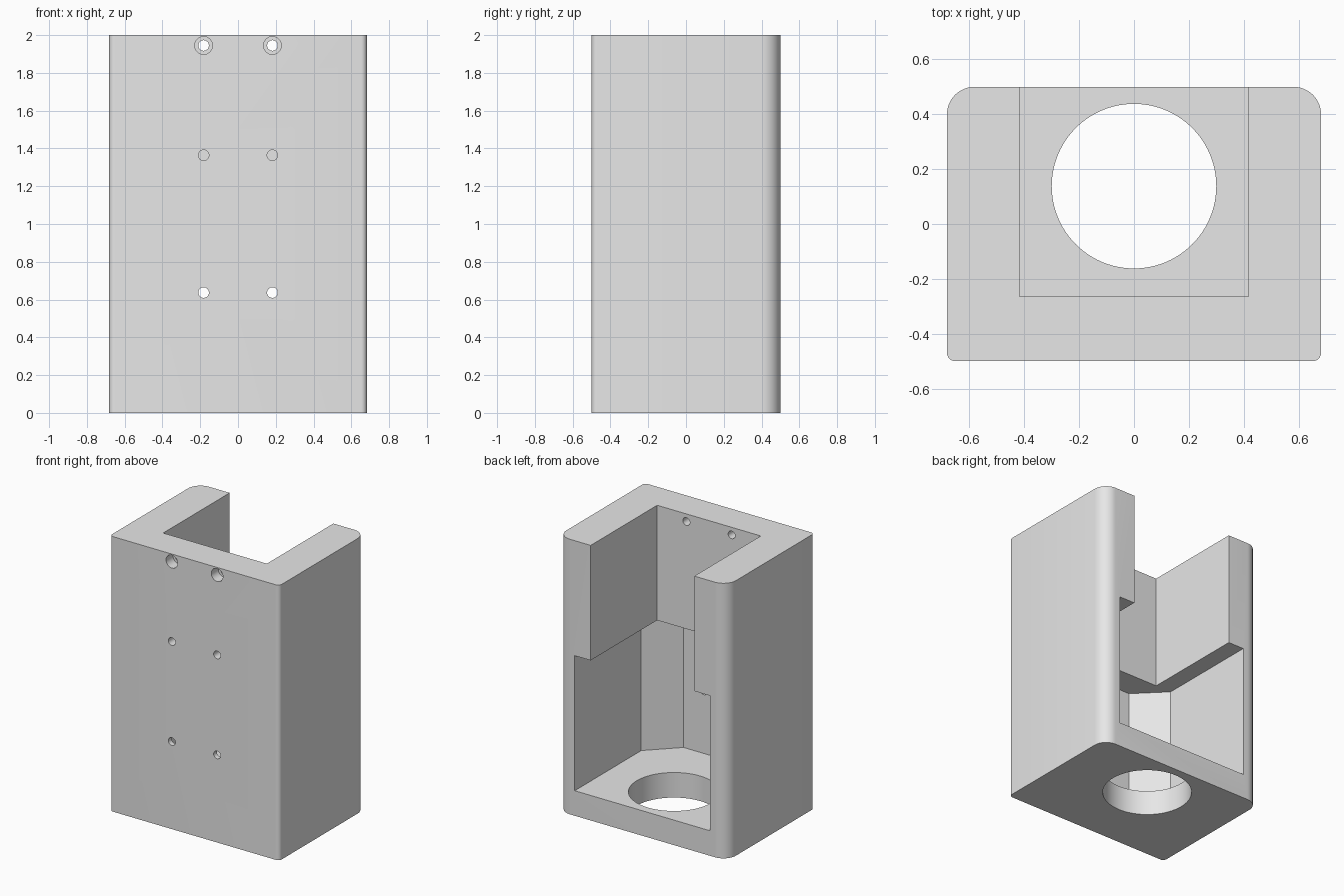
import bpy, bmesh, math
from mathutils import Matrix

cube = bpy.data.objects.get("Cube")
if cube:
    bpy.data.objects.remove(cube, do_unlink=True)

W, D, H = 0.682, 0.5, 2.0        # half width, half depth, height
FLOOR, CEILING = 0.182, 1.164    # lower chamber limits
POCKET_FRONT, CHAMBER_FRONT = -0.264, -0.464
BORE_Y = 0.138
OUT = 0.2                        # overshoot of cutters past the body

grey = bpy.data.materials.new("light_grey")
grey.use_nodes = True
grey.diffuse_color = (0.8, 0.8, 0.8, 1)
grey.node_tree.nodes["Principled BSDF"].inputs["Base Color"].default_value = (0.8, 0.8, 0.8, 1)


def finish(name, bm):
    bmesh.ops.recalc_face_normals(bm, faces=bm.faces)
    mesh = bpy.data.meshes.new(name)
    bm.to_mesh(mesh)
    bm.free()
    mesh.materials.append(grey)
    obj = bpy.data.objects.new(name, mesh)
    bpy.context.collection.objects.link(obj)
    return obj


def prism(name, outline, z0, z1):
    bm = bmesh.new()
    face = bm.faces.new([bm.verts.new((x, y, z0)) for x, y in outline])
    new = bmesh.ops.extrude_face_region(bm, geom=[face])["geom"]
    verts = [v for v in new if isinstance(v, bmesh.types.BMVert)]
    bmesh.ops.translate(bm, verts=verts, vec=(0, 0, z1 - z0))
    return finish(name, bm)


def cylinder(name, radius, start, end, axis, segments):
    """Cylinder along y or z; start and end are its cap centres."""
    length = sum(abs(b - a) for a, b in zip(start, end))
    centre = [(a + b) / 2 for a, b in zip(start, end)]
    matrix = Matrix.Translation(centre)
    if axis == 'Y':
        matrix = matrix @ Matrix.Rotation(math.pi / 2, 4, 'X')
    bm = bmesh.new()
    bmesh.ops.create_cone(bm, cap_ends=True, segments=segments, radius1=radius,
                          radius2=radius, depth=length, matrix=matrix)
    return finish(name, bm)


def corner(cx, cy, r, start, steps=12):
    """Quarter arc of a rounded corner."""
    return [(cx + r * math.cos(start + i * math.pi / 2 / steps),
             cy + r * math.sin(start + i * math.pi / 2 / steps)) for i in range(steps + 1)]


# Body: rounded block, larger radius at the back
rb, rf = 0.1, 0.03
outline = (corner(W - rb, D - rb, rb, 0) + corner(rb - W, D - rb, rb, math.pi / 2)
           + corner(rf - W, rf - D, rf, math.pi, 6)
           + corner(W - rf, rf - D, rf, 1.5 * math.pi, 6))
body = prism("housing_body", outline, 0, H)

# Lower chamber with chamfered front corners, open at the back
hw, ch = 0.545, 0.2
half = [(hw, D + OUT), (hw, POCKET_FRONT), (hw - ch, CHAMBER_FRONT)]
mirrored = [(-x, y) for x, y in reversed(half)]
cutters = [prism("chamber_cutter", half + mirrored, FLOOR, CEILING)]

# Upper pocket, open at the back and top
pw = 0.417
cutters.append(prism("pocket_cutter", [(pw, D + OUT), (pw, POCKET_FRONT),
                                       (-pw, POCKET_FRONT), (-pw, D + OUT)],
                     CEILING - 0.1, H + OUT))

# Round opening in the floor
cutters.append(cylinder("bore_cutter", 0.3, (0, BORE_Y, -OUT), (0, BORE_Y, FLOOR + 0.1), 'Z', 96))

# Screw holes: (height, radius, inner end)
for side in (-1, 1):
    x = side * 0.182
    for z, r, end in ((0.637, 0.028, -0.4), (1.364, 0.028, -0.35),
                      (1.945, 0.028, -0.2), (1.945, 0.047, -0.42)):
        cutters.append(cylinder("screw_hole_cutter", r, (x, -D - OUT, z), (x, end, z), 'Y', 32))

# Cut every void out of the body, then drop the helpers
bpy.context.view_layer.objects.active = body
for cutter in cutters:
    cutter.hide_render = True
    mod = body.modifiers.new("cut", 'BOOLEAN')
    mod.operation = 'DIFFERENCE'
    mod.solver = 'EXACT'
    mod.object = cutter
    bpy.ops.object.modifier_apply(modifier=mod.name)
for cutter in cutters:
    bpy.data.objects.remove(cutter, do_unlink=True)

bpy.ops.object.select_all(action='DESELECT')
body.select_set(True)
bpy.ops.object.shade_smooth_by_angle(angle=math.radians(30))
